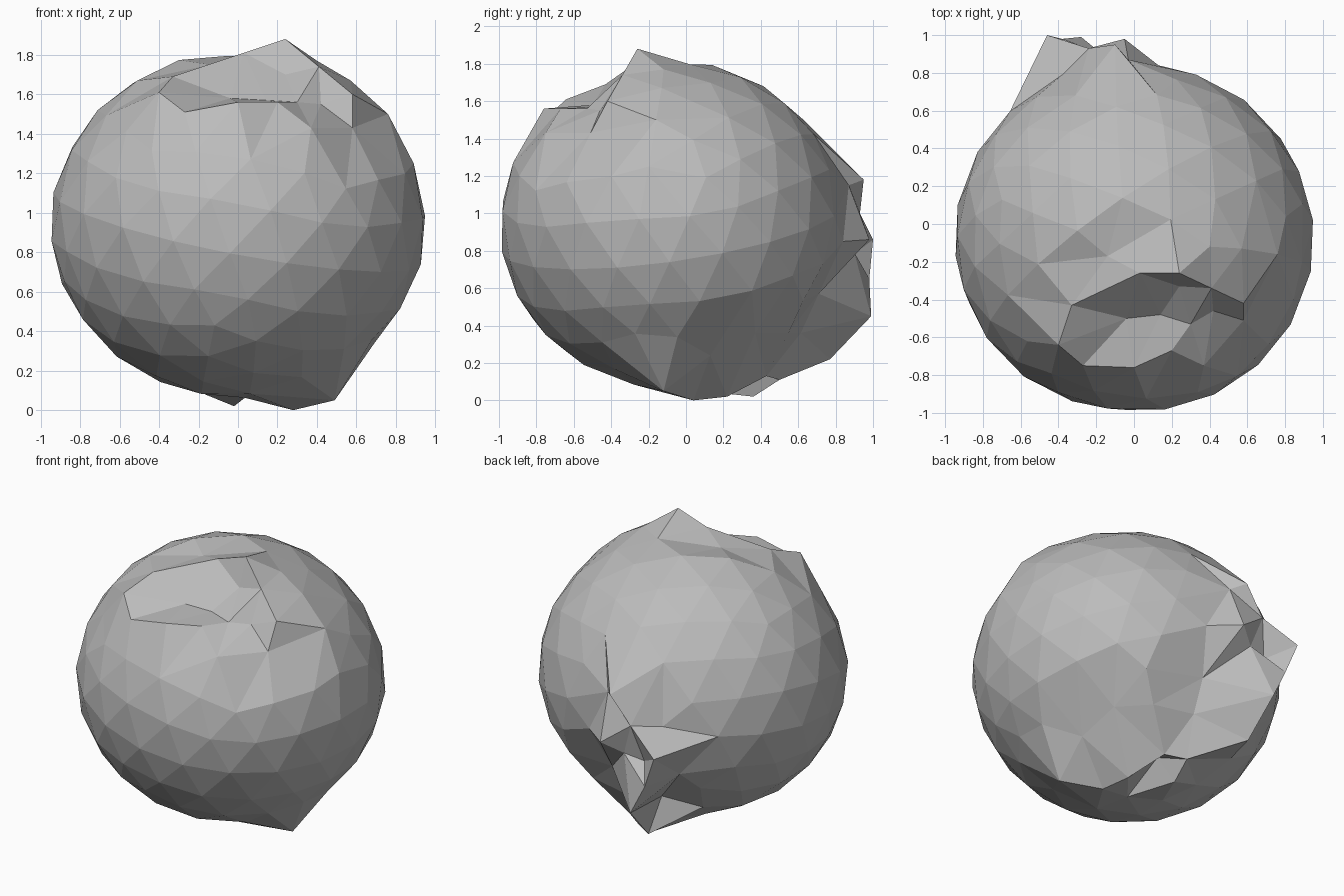
import bpy
import bmesh
from mathutils import Vector, Euler

if "Cube" in bpy.data.objects:
    bpy.data.objects.remove(bpy.data.objects["Cube"], do_unlink=True)

stone = bpy.data.materials.new("grey stone")
stone.use_nodes = True
grey = (0.5, 0.5, 0.5, 1)
stone.diffuse_color = grey
stone.node_tree.nodes["Principled BSDF"].inputs["Base Color"].default_value = grey

CENTRE = Vector((0, -0.075, 0.92))
RADII = Vector((0.955, 0.925, 0.9))


def body_point(direction):
    # Ellipsoid that narrows a little towards its underside
    return CENTRE + direction * RADII * (1 + 0.045 * min(direction.z, 0))


# Chipped hollow in the upper front, with a raised peak behind it
hollow = [
    (-.4, -.64, 1.61), (-.27, -.75, 1.51), (0, -.76, 1.56), (.2, -.67, 1.56),
    (.37, -.75, 1.43), (.58, -.51, 1.43), (.58, -.42, 1.6), (.24, -.26, 1.88),
    (.03, -.26, 1.81), (-.14, -.17, 1.75), (.14, -.48, 1.57), (.24, -.33, 1.7),
    (-.33, -.43, 1.69), (-.04, -.5, 1.58), (.41, -.34, 1.74), (.3, -.53, 1.56),
    (.42, -.46, 1.55),
]
# Raised shoulder beside the peak
shoulder = [(.4, -.12, 1.77), (.57, -.13, 1.67), (.76, -.16, 1.5), (.89, -.2, 1.25)]
# Torn ridges at the back
ridges = [
    (-.1, .95, 1.18), (-.03, .87, 1.15), (-.24, .93, 1), (-.46, 1, .86),
    (-.05, .98, .86), (.13, .84, .85), (-.17, .9, .79), (-.3, .87, .76),
    (.05, .71, .57), (-.28, .99, .45), (-.26, .77, .22), (-.38, .98, .65),
    (-.45, .71, .65), (-.38, .79, .98),
]
# Broken underside
underside = [
    (.49, -.12, .05), (.28, .04, 0), (.23, .22, .02), (-.02, .36, .02),
    (.47, .37, .36), (.52, .13, .24), (.05, .28, .2), (.12, .43, .13),
    (0, .5, .11),
]
chips = [Vector(p) for p in hollow + shoulder + ridges + underside]

# Rounded body points, kept only where the stone is not chipped
bm = bmesh.new()
bmesh.ops.create_icosphere(bm, subdivisions=3, radius=1,
                           matrix=Euler((.2, .15, .3)).to_matrix().to_4x4())
body = [body_point(v.co) for v in bm.verts]
bm.clear()
points = chips + [p for p in body if min((p - c).length for c in chips) > 0.2]

# Skin the points in order of direction, then push each out to its place
verts = [bm.verts.new((p - CENTRE).normalized()) for p in points]
bmesh.ops.convex_hull(bm, input=verts)
for vert, point in zip(verts, points):
    vert.co = point
bmesh.ops.recalc_face_normals(bm, faces=bm.faces)

mesh = bpy.data.meshes.new("boulder")
bm.to_mesh(mesh)
bm.free()
mesh.materials.append(stone)
boulder = bpy.data.objects.new("boulder", mesh)
bpy.context.collection.objects.link(boulder)
